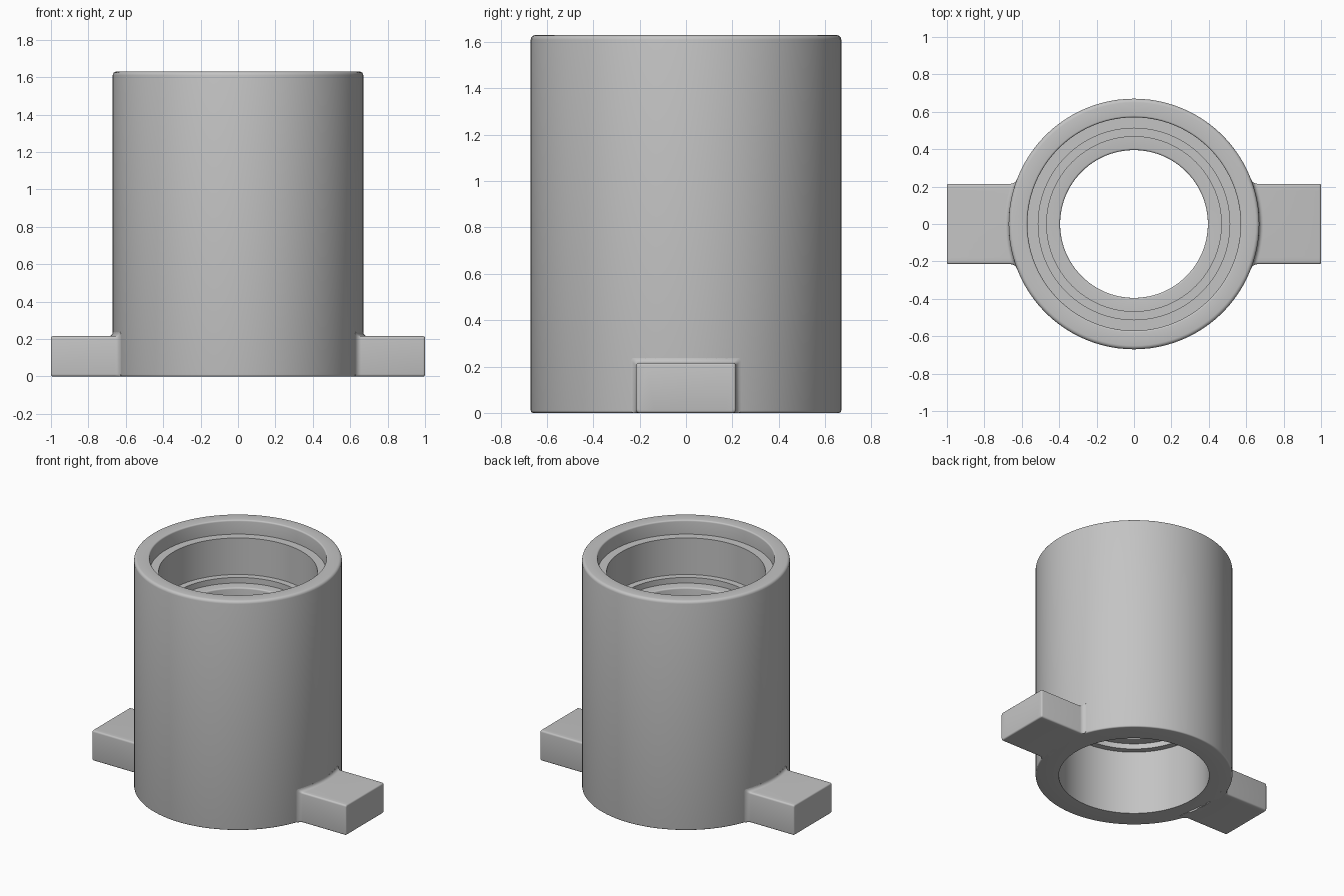
import bpy, bmesh, math

cube = bpy.data.objects.get("Cube")
if cube:
    bpy.data.objects.remove(cube, do_unlink=True)

RADIUS, HEIGHT, SEGMENTS = 0.67, 1.63, 96
LUG = 0.215       # lug half width, and its height
FILLET = 0.022

grey = bpy.data.materials.new("plain grey")
grey.use_nodes = True
grey.diffuse_color = (0.55, 0.55, 0.55, 1)
grey.node_tree.nodes["Principled BSDF"].inputs["Base Color"].default_value = grey.diffuse_color


def finish(name, bm):
    bmesh.ops.recalc_face_normals(bm, faces=bm.faces)
    mesh = bpy.data.meshes.new(name)
    bm.to_mesh(mesh)
    bm.free()
    mesh.materials.append(grey)
    obj = bpy.data.objects.new(name, mesh)
    bpy.context.collection.objects.link(obj)
    bpy.ops.object.select_all(action="DESELECT")
    obj.select_set(True)
    bpy.context.view_layer.objects.active = obj
    bpy.ops.object.shade_smooth_by_angle(angle=math.radians(35))
    return obj


def skin(bm, rings, closed):
    """Join successive vertex rings with quads."""
    n = len(rings[0])
    pairs = list(zip(rings, rings[1:])) + ([(rings[-1], rings[0])] if closed else [])
    for a, b in pairs:
        for i in range(n):
            j = (i + 1) % n
            bm.faces.new((a[i], a[j], b[j], b[i]))


def corner(cx, cz, r, start, steps=4):
    """Quarter-round corner, counterclockwise."""
    angles = [start + math.pi / 2 * i / steps for i in range(steps + 1)]
    return [(cx + r * math.cos(a), cz + r * math.sin(a)) for a in angles]


# Sleeve: stepped bore with an inner collar, rounded rims
r = 0.02
profile = corner(RADIUS - r / 2, r / 2, r / 2, -math.pi / 2)
profile += corner(RADIUS - r, HEIGHT - r, r, 0)
profile += corner(0.57 + r / 2, HEIGHT - r / 2, r / 2, math.pi / 2)
profile += [(0.57, 1.53), (0.512, 1.53), (0.512, 1.27), (0.467, 1.27), (0.467, 1.23)]
profile += corner(0.405, 1.22, 0.01, math.pi / 2)
profile += corner(0.405, 0.53, 0.01, math.pi)
profile += [(0.467, 0.52), (0.467, 0.48), (0.512, 0.48), (0.512, 0)]
bm = bmesh.new()
rings = []
for rad, z in profile:
    angles = [math.tau * i / SEGMENTS for i in range(SEGMENTS)]
    rings.append([bm.verts.new((rad * math.cos(a), rad * math.sin(a), z)) for a in angles])
skin(bm, rings, True)
finish("sleeve", bm)


def lug_section(grow):
    """Rounded rectangle across the lug; only the sides and top flare."""
    w, h, b = LUG + grow, LUG + grow, 0.012
    low = max(0, -grow)
    pts = corner(w - b, h - b, b, 0)
    pts += [(w * (1 - i / 6), h) for i in range(1, 12)]
    pts += corner(b - w, h - b, b, math.pi / 2)
    pts += corner(b - w, low + b, b, math.pi)
    pts += [(w * (i / 6 - 1), low) for i in range(1, 12)]
    pts += corner(w - b, low + b, b, -math.pi / 2)
    return pts


def add_lug(name, side):
    bm = bmesh.new()
    rings = []
    # Root is buried in the sleeve wall, then a fillet follows its curve
    stations = [(-0.04, FILLET)]
    for i in range(6):
        a = math.pi / 2 * i / 5
        stations.append((FILLET * (1 - math.cos(a)), FILLET * (1 - math.sin(a))))
    for offset, grow in stations:
        rings.append([bm.verts.new((side * math.sqrt((RADIUS + offset) ** 2 - y * y), y, z))
                      for y, z in lug_section(grow)])
    # Rounded outer end
    for i in range(4):
        a = math.pi / 2 * i / 3
        x, grow = 0.99 + 0.01 * math.sin(a), 0.01 * (math.cos(a) - 1)
        rings.append([bm.verts.new((side * x, y, z)) for y, z in lug_section(grow)])
    skin(bm, rings, False)
    bm.faces.new(rings[0])
    bm.faces.new(rings[-1])
    finish(name, bm)


add_lug("left_lug", 1)
add_lug("right_lug", -1)
